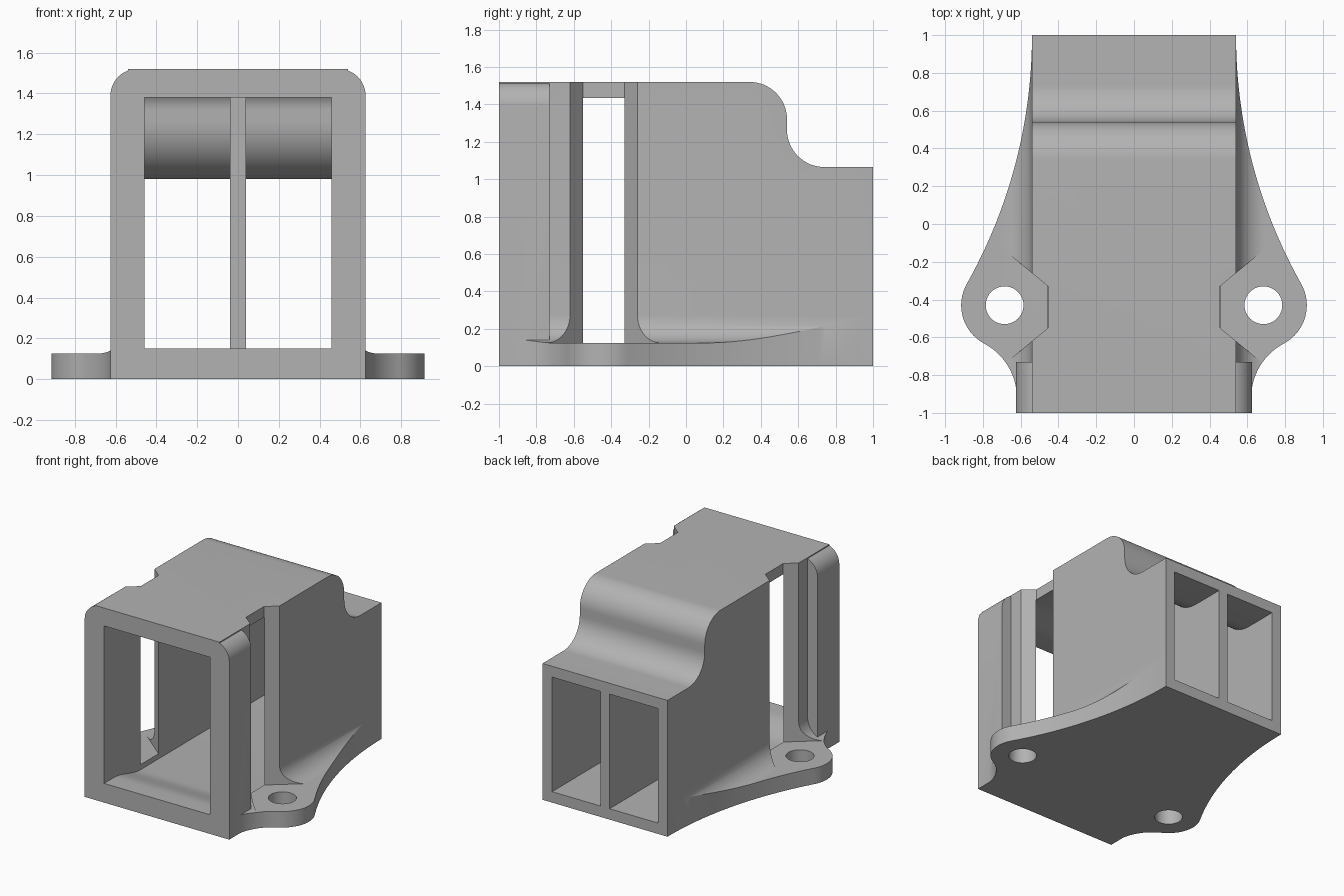
import bpy, bmesh, math

cube = bpy.data.objects.get("Cube")
if cube:
    bpy.data.objects.remove(cube, do_unlink=True)

grey = bpy.data.materials.new("plain grey")
grey.use_nodes = True
grey.diffuse_color = (0.45, 0.45, 0.45, 1)
grey.node_tree.nodes["Principled BSDF"].inputs["Base Color"].default_value = (0.45, 0.45, 0.45, 1)


def arc(cx, cy, r, start, end, n=16):
    """Points along a circular arc, angles in degrees."""
    angles = [math.radians(start + (end - start) * i / n) for i in range(n + 1)]
    return [(cx + r * math.cos(a), cy + r * math.sin(a)) for a in angles]


def mirrored(right_side):
    """Close a half outline with its mirror image."""
    return right_side + [(-x, y) for x, y in reversed(right_side)]


def prism(name, outline, axis, lo, hi):
    """Extrude a flat outline along the given axis."""
    place = {"x": lambda a, b, t: (t, a, b),
             "y": lambda a, b, t: (a, t, b),
             "z": lambda a, b, t: (a, b, t)}[axis]
    bm = bmesh.new()
    ends = [[bm.verts.new(place(a, b, t)) for a, b in outline] for t in (lo, hi)]
    bm.faces.new(ends[0])
    bm.faces.new(ends[1])
    for i in range(len(outline)):
        j = (i + 1) % len(outline)
        bm.faces.new((ends[0][i], ends[0][j], ends[1][j], ends[1][i]))
    bmesh.ops.recalc_face_normals(bm, faces=bm.faces)
    mesh = bpy.data.meshes.new(name)
    bm.to_mesh(mesh)
    bm.free()
    mesh.materials.append(grey)
    obj = bpy.data.objects.new(name, mesh)
    bpy.context.scene.collection.objects.link(obj)
    return obj


def combine(target, tool, operation):
    """Apply a boolean and discard the tool."""
    tool.hide_render = True
    mod = target.modifiers.new("cut", "BOOLEAN")
    mod.operation = operation
    mod.solver = "EXACT"
    mod.object = tool
    bpy.context.view_layer.objects.active = target
    bpy.ops.object.modifier_apply(modifier=mod.name)
    bpy.data.objects.remove(tool, do_unlink=True)


def stepped_roof(inset, top_angle=90):
    """S-shaped roof step, from the low back up to the high roof."""
    return (arc(0.74, 1.265, 0.2 + inset, 270, 180)
            + arc(0.34, 1.32, 0.2 - inset, 0, top_angle))


# Main duct body
housing = prism("housing", [(-1, 0), (1, 0), (1, 1.065)] + stepped_roof(0) + [(-1, 1.52)],
                "x", -0.54, 0.54)

# Wider front frame with rounded top corners
frame = prism("front_frame", mirrored([(0.625, 0)] + arc(0.495, 1.39, 0.13, 0, 90, 12)),
              "y", -1, -0.73)
combine(housing, frame, "UNION")

# Mounting flange: curved plan shape trimmed to a filleted cross-section
ear_x, ear_y = 0.685, -0.43
plan = ([(0.62, -1)] + arc(0.946, -0.921, 0.326, 180, 118)
        + arc(ear_x, ear_y, 0.23, -61, 29)
        + arc(3.224, 1, 2.684, 209.4, 180, 24))
flange = prism("mounting_flange", mirrored(plan), "z", 0, 0.5)
section = [(1.2, -0.1), (1.2, 0.125)] + arc(0.69, 0.275, 0.15, 270, 180)
fillet = prism("flange_section", mirrored(section), "y", -1.2, 1.2)
combine(flange, fillet, "INTERSECT")
combine(housing, flange, "UNION")

# Hollow interior, easing from the front rim out to the full duct height
ease = [i / 8 for i in range(9)]
ramp = [(-0.88 + 0.33 * t, t * t * (3 - 2 * t)) for t in ease]
floor = [(y, 0.15 - 0.065 * s) for y, s in ramp]
ceiling = [(y, 1.38 + 0.055 * s) for y, s in reversed(ramp)]
duct = ([(-1.1, 0.15)] + floor + [(1.1, 0.085), (1.1, 0.98)]
        + stepped_roof(0.085) + ceiling + [(-1.1, 1.38)])
combine(housing, prism("duct_cutter", duct, "x", -0.457, 0.457), "DIFFERENCE")

# Flared side slots and flange screw holes
for side in (1, -1):
    slot = [(0.455, -0.55), (0.455, -0.33), (0.7, -0.128), (1.2, -0.128),
            (1.2, -0.752), (0.7, -0.752)]
    slot = [(side * x, y) for x, y in slot]
    combine(housing, prism("slot_cutter", slot, "z", 0.125, 2), "DIFFERENCE")
    hole = arc(side * ear_x, ear_y, 0.1, 0, 360, 40)[:-1]
    combine(housing, prism("hole_cutter", hole, "z", -0.1, 0.4), "DIFFERENCE")

# Central divider in the rear half of the duct
wall = [(0.405, 0.04), (1, 0.04), (1, 1.02)] + stepped_roof(0.045, 65)
combine(housing, prism("divider", wall, "x", -0.04, 0.04), "UNION")

# Smooth curves, crisp edges
bpy.ops.object.select_all(action="DESELECT")
housing.select_set(True)
bpy.context.view_layer.objects.active = housing
bpy.ops.object.shade_smooth_by_angle(angle=math.radians(25))
